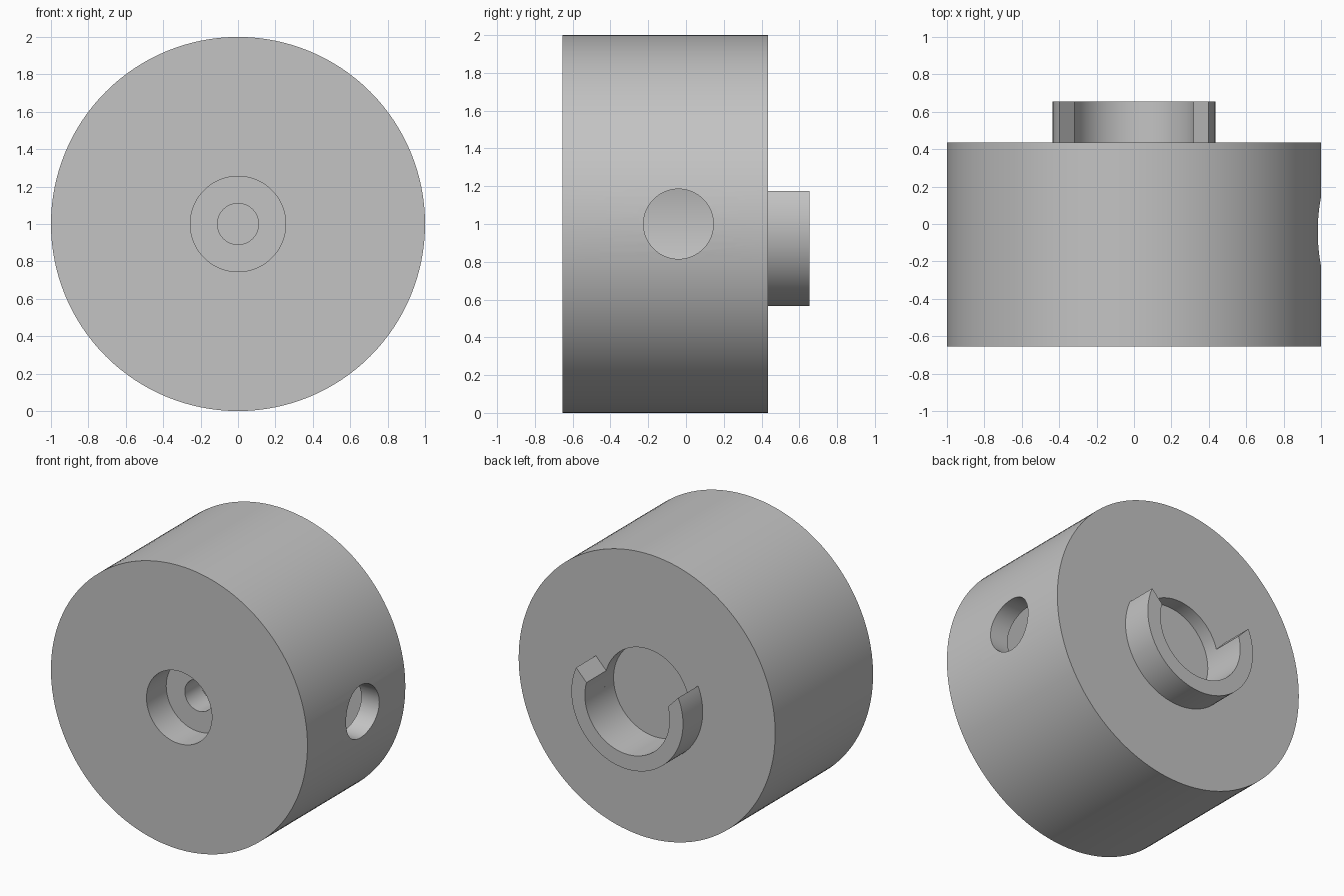
import bpy, bmesh
from math import sin, cos, pi, radians
from mathutils import Matrix, Vector

cube = bpy.data.objects.get("Cube")
if cube:
    bpy.data.objects.remove(cube, do_unlink=True)

CENTRE_Z = 1.0
FRONT, FACE, BACK = -0.655, 0.435, 0.655

grey = bpy.data.materials.new("plain_grey")
grey.use_nodes = True
grey.diffuse_color = (0.55, 0.55, 0.55, 1)
grey.node_tree.nodes["Principled BSDF"].inputs["Base Color"].default_value = (0.55, 0.55, 0.55, 1)


def make_object(name, bm):
    bmesh.ops.recalc_face_normals(bm, faces=bm.faces)
    mesh = bpy.data.meshes.new(name)
    bm.to_mesh(mesh)
    bm.free()
    mesh.materials.append(grey)
    obj = bpy.data.objects.new(name, mesh)
    bpy.context.collection.objects.link(obj)
    return obj


def smooth(obj):
    bpy.ops.object.select_all(action='DESELECT')
    obj.select_set(True)
    bpy.context.view_layer.objects.active = obj
    bpy.ops.object.shade_smooth_by_angle(angle=radians(30))


# Hollow drum: closed (radius, y) profile turned around the y axis
profile = [(0, 0.335), (0.33, 0.335), (0.33, FACE), (1, FACE), (1, FRONT),
           (0.255, FRONT), (0.255, -0.435), (0.11, -0.435), (0.11, -0.255),
           (0.86, -0.255), (0.86, 0.175), (0, 0.175)]
bm = bmesh.new()
verts = [bm.verts.new((r, y, CENTRE_Z)) for r, y in profile]
edges = [bm.edges.new(pair) for pair in zip(verts, verts[1:])]
bmesh.ops.spin(bm, geom=verts + edges, cent=(0, 0, CENTRE_Z), axis=(0, 1, 0),
               angle=2 * pi, steps=128, use_merge=True)
bmesh.ops.remove_doubles(bm, verts=bm.verts, dist=0.0001)
drum = make_object("drum_body", bm)

# Round hole through the side wall
bm = bmesh.new()
bmesh.ops.create_cone(bm, cap_ends=True, segments=64, radius1=0.185, radius2=0.185, depth=0.6,
                      matrix=Matrix.Translation((0.95, -0.04, CENTRE_Z)) @ Matrix.Rotation(pi / 2, 4, 'Y'))
cutter = make_object("side_hole_cutter", bm)
cut = drum.modifiers.new("side_hole", 'BOOLEAN')
cut.operation = 'DIFFERENCE'
cut.solver = 'EXACT'
cut.object = cutter
bpy.context.view_layer.objects.active = drum
bpy.ops.object.modifier_apply(modifier=cut.name)
bpy.data.objects.remove(cutter, do_unlink=True)
smooth(drum)


# Open collar on the back, its ends cut at a slant
def arc(radius, end, steps=72):
    start, stop = pi - end, 2 * pi + end
    angles = [start + (stop - start) * i / steps for i in range(steps + 1)]
    return [(radius * cos(a), FACE, CENTRE_Z + radius * sin(a)) for a in angles]


bm = bmesh.new()
outer = [bm.verts.new(p) for p in arc(0.435, radians(23.7))]
inner = [bm.verts.new(p) for p in arc(0.33, radians(16))]
strip = [bm.faces.new((outer[i], outer[i + 1], inner[i + 1], inner[i])) for i in range(len(outer) - 1)]
top = bmesh.ops.extrude_face_region(bm, geom=strip, use_keep_orig=True)["geom"]
bmesh.ops.translate(bm, vec=Vector((0, BACK - FACE, 0)),
                    verts=[v for v in top if isinstance(v, bmesh.types.BMVert)])
smooth(make_object("back_collar", bm))
